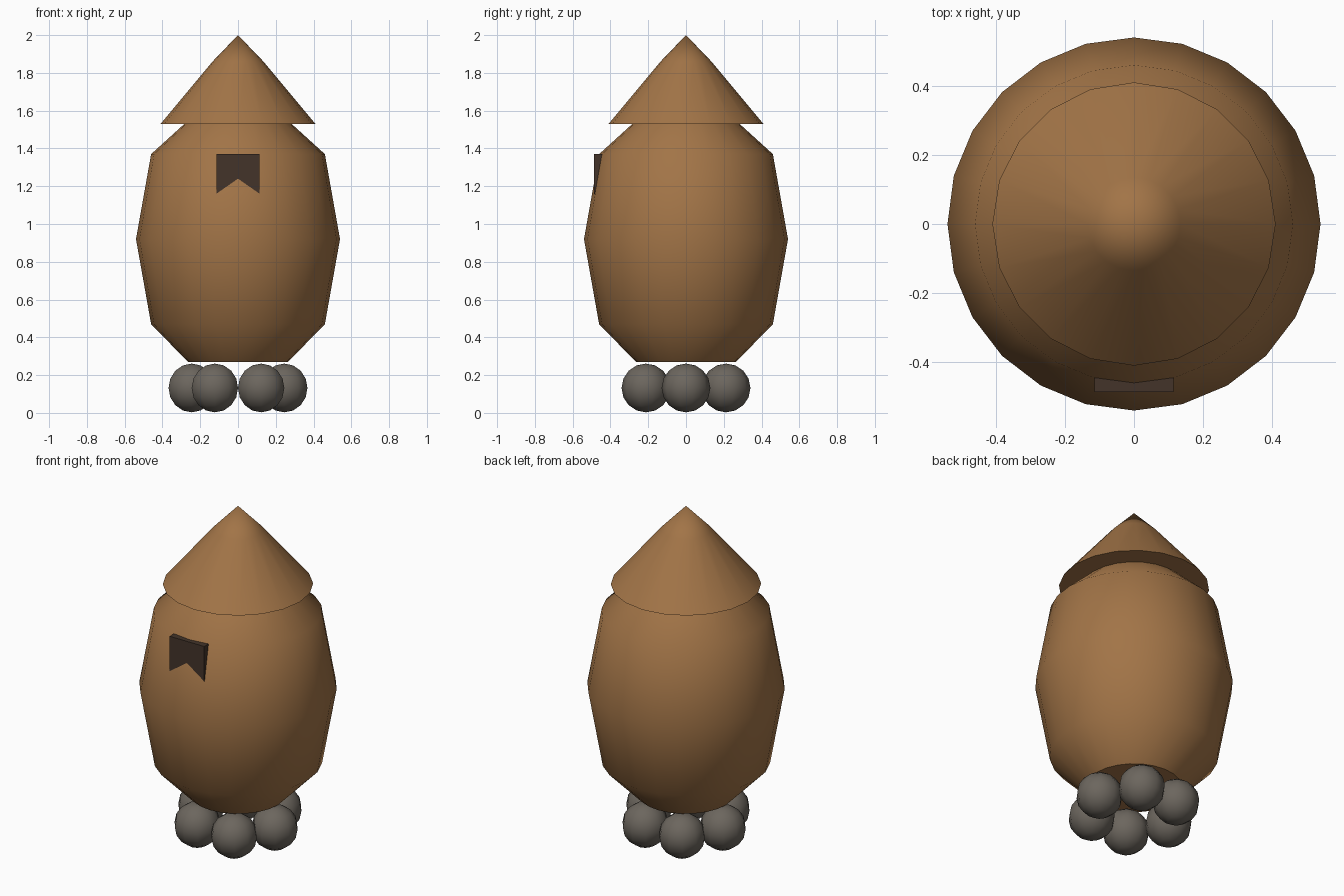
import bpy, bmesh, math

if "Cube" in bpy.data.objects:
    bpy.data.objects.remove(bpy.data.objects["Cube"])


def material(name, rgb):
    m = bpy.data.materials.new(name)
    m.diffuse_color = (*rgb, 1)
    m.use_nodes = True
    m.node_tree.nodes["Principled BSDF"].inputs["Base Color"].default_value = m.diffuse_color
    return m


BROWN = material("clay brown", (0.36, 0.175, 0.063))
DARK = material("dark brown", (0.056, 0.034, 0.023))
GREY = material("stone grey", (0.15, 0.133, 0.112))


def finish(bm, name, mat, angle=None):
    bmesh.ops.recalc_face_normals(bm, faces=bm.faces)
    mesh = bpy.data.meshes.new(name)
    bm.to_mesh(mesh)
    bm.free()
    mesh.materials.append(mat)
    ob = bpy.data.objects.new(name, mesh)
    bpy.context.collection.objects.link(ob)
    if angle:
        bpy.ops.object.select_all(action='DESELECT')
        ob.select_set(True)
        bpy.context.view_layer.objects.active = ob
        bpy.ops.object.shade_smooth_by_angle(angle=math.radians(angle))
    return ob


def lathe(name, profile, sides, mat, angle):
    """Turn (radius, z) points around z; radius 0 makes a tip, open ends are capped."""
    bm = bmesh.new()
    rings = []
    for r, z in profile:
        n = sides if r > 0 else 1
        rings.append([bm.verts.new((r * math.cos(math.tau * i / sides),
                                    r * math.sin(math.tau * i / sides), z))
                      for i in range(n)])
    for a, b in zip(rings, rings[1:]):
        for i in range(sides):
            j = (i + 1) % sides
            if len(b) == 1:
                bm.faces.new((a[i], a[j], b[0]))
            else:
                bm.faces.new((a[i], a[j], b[j], b[i]))
    for ring in (rings[0], rings[-1]):
        if len(ring) > 1:
            bm.faces.new(ring)
    return finish(bm, name, mat, angle)


# Barrel-shaped body
lathe("body", [(0.265, 0.27), (0.46, 0.47), (0.54, 0.92), (0.46, 1.37), (0.24, 1.57)],
      24, BROWN, 42)

# Pointed roof with a flat underside
lathe("roof", [(0.41, 1.53), (0.135, 1.86), (0, 2.0)], 20, BROWN, 42)

# Notched plaque on the front
bm = bmesh.new()
outline = [(-0.115, 1.37), (-0.115, 1.16), (0, 1.24), (0.115, 1.16), (0.115, 1.37)]
face = bm.faces.new([bm.verts.new((x, -0.486, z)) for x, z in outline])
back = bmesh.ops.extrude_face_region(bm, geom=[face])
bmesh.ops.translate(bm, vec=(0, 0.041, 0),
                    verts=[v for v in back["geom"] if isinstance(v, bmesh.types.BMVert)])
finish(bm, "plaque", DARK)

# Ring of six round stones underneath
for i in range(6):
    a = math.tau * i / 6
    bm = bmesh.new()
    bmesh.ops.create_uvsphere(bm, u_segments=10, v_segments=8, radius=0.129)
    stone = finish(bm, f"stone_{i + 1}", GREY, 60)
    stone.location = (0.245 * math.cos(a), 0.245 * math.sin(a), 0.132)
